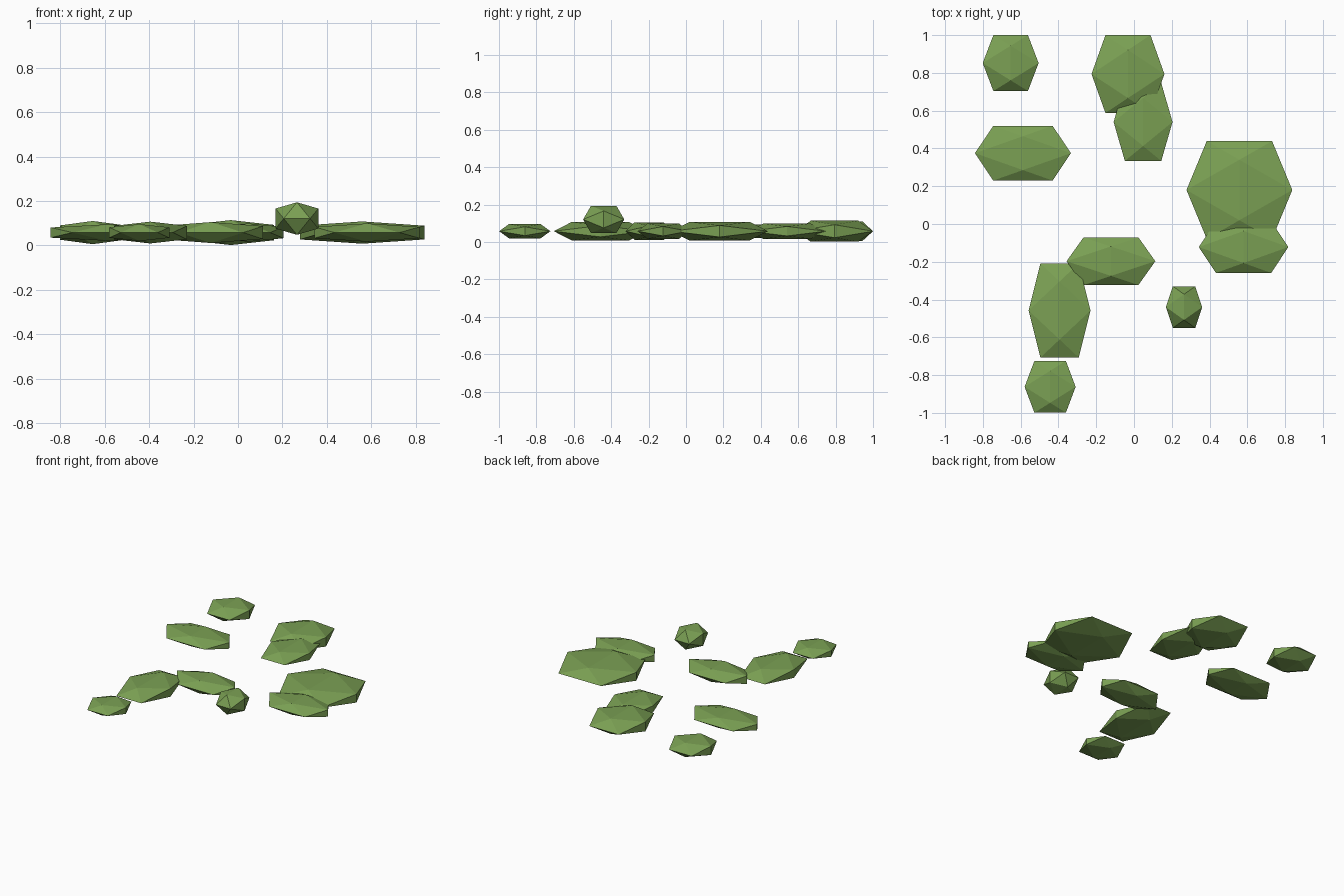
import bpy, bmesh
from itertools import product
from mathutils import Vector

if "Cube" in bpy.data.objects:
    bpy.data.objects.remove(bpy.data.objects["Cube"])

leaf = bpy.data.materials.new("leaf green")
leaf.diffuse_color = (0.195, 0.35, 0.087, 1)
leaf.use_nodes = True
leaf.node_tree.nodes["Principled BSDF"].inputs["Base Color"].default_value = leaf.diffuse_color

R = 0.618  # short-to-long ratio of icosahedron coordinates


def clump(name, centre, half):
    """Flat-faced icosahedron, aligned to the axes, with the given half sizes."""
    bm = bmesh.new()
    for a, b in product((-1, 1), repeat=2):
        for p in ((a * R, b, 0), (0, a * R, b), (b, 0, a * R)):
            bm.verts.new(p)
    bmesh.ops.convex_hull(bm, input=bm.verts[:])
    for v in bm.verts:
        v.co = Vector([c * h for c, h in zip(v.co, half)])
    bmesh.ops.recalc_face_normals(bm, faces=bm.faces[:])
    mesh = bpy.data.meshes.new(name)
    bm.to_mesh(mesh)
    bm.free()
    mesh.materials.append(leaf)
    ob = bpy.data.objects.new(name, mesh)
    ob.location = centre
    bpy.context.collection.objects.link(ob)


# Flat pads lying on the ground: x, y, half sizes in x, y, z
pads = [
    (-0.653, 0.852, 0.148, 0.148, 0.052),
    (-0.032, 0.794, 0.193, 0.206, 0.056),
    (0.048, 0.540, 0.156, 0.206, 0.041),
    (-0.588, 0.375, 0.254, 0.145, 0.037),
    (0.558, 0.180, 0.280, 0.259, 0.050),
    (0.580, -0.122, 0.237, 0.137, 0.041),
    (-0.122, -0.197, 0.235, 0.126, 0.047),
    (-0.394, -0.458, 0.164, 0.249, 0.049),
    (-0.444, -0.862, 0.135, 0.137, 0.038),
]
for i, (x, y, hx, hy, hz) in enumerate(pads, 1):
    clump(f"leaf_pad_{i}", (x, y, 0.058), (hx, hy, hz))

# Small round bud raised above the pads
clump("round_bud", (0.265, -0.440, 0.121), (0.096, 0.110, 0.073))
